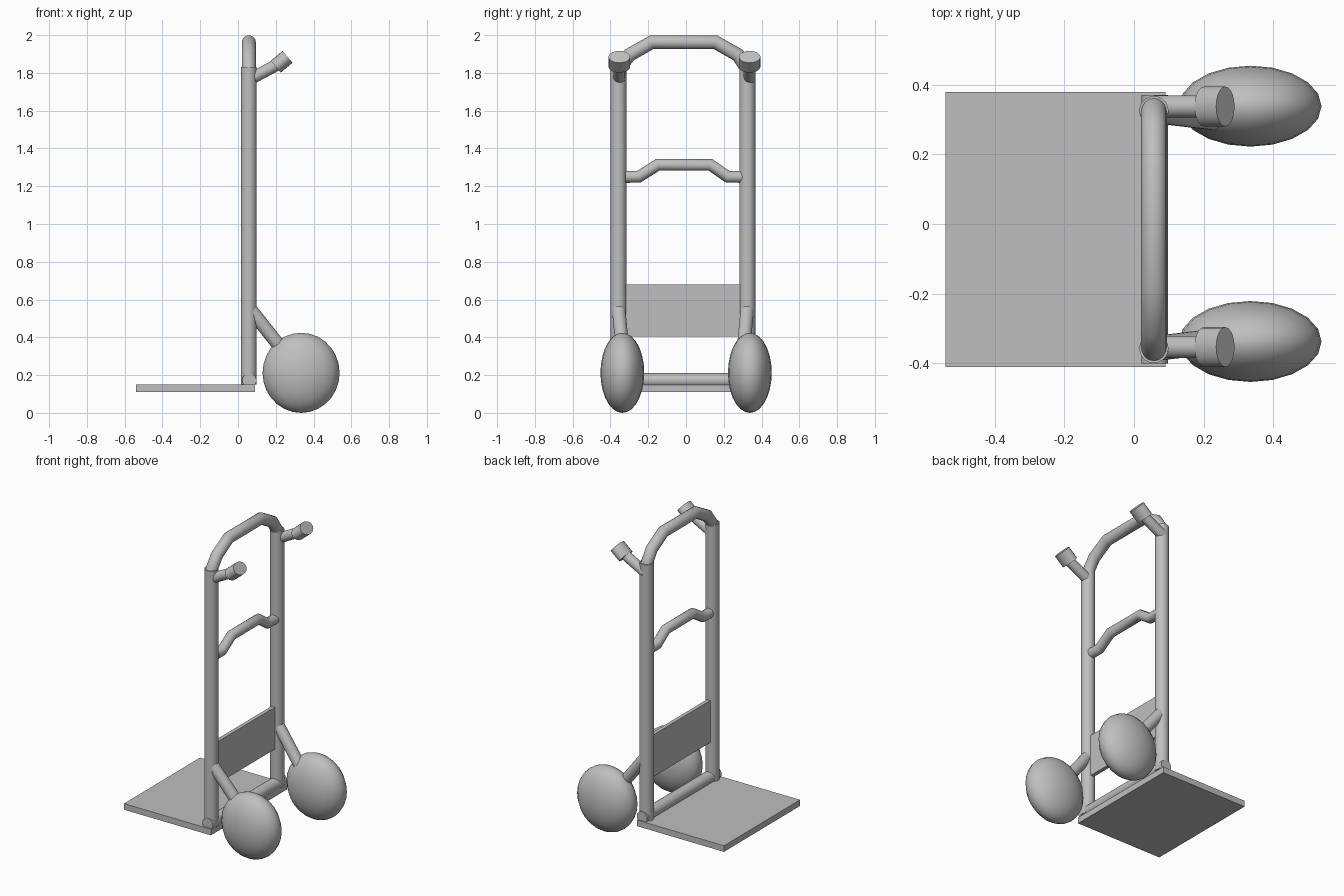
import bpy, math
from mathutils import Vector

cube = bpy.data.objects.get("Cube")
if cube:
    bpy.data.objects.remove(cube, do_unlink=True)

# One grey for the whole truck
GREY = (0.52, 0.52, 0.52, 1)
grey = bpy.data.materials.new("grey metal")
grey.use_nodes = True
grey.diffuse_color = GREY
grey.node_tree.nodes["Principled BSDF"].inputs["Base Color"].default_value = GREY

RAIL_X = 0.057


def finish(obj, name, smooth=True):
    obj.name = name
    obj.data.materials.clear()
    obj.data.materials.append(grey)
    bpy.ops.object.select_all(action="DESELECT")
    obj.select_set(True)
    bpy.context.view_layer.objects.active = obj
    bpy.ops.object.transform_apply(location=False, rotation=False, scale=True)
    if smooth:
        bpy.ops.object.shade_smooth_by_angle(angle=math.radians(50))
    return obj


def rod(name, start, end, radius, squash=1.0):
    """Straight round bar; squash flattens it across its own x axis."""
    a, b = Vector(start), Vector(end)
    bpy.ops.mesh.primitive_cylinder_add(vertices=20, radius=radius,
                                        depth=(b - a).length, location=(a + b) / 2)
    obj = bpy.context.object
    obj.rotation_euler = (0, math.atan2(b.x - a.x, b.z - a.z), 0)
    if abs(b.y - a.y) > 1e-4:
        obj.rotation_euler = (b - a).to_track_quat("Z", "Y").to_euler()
    obj.scale.x = squash
    return finish(obj, name)


def bent_tube(name, points, radius):
    """Mitred tube through (y, z) points in the rail plane."""
    curve = bpy.data.curves.new(name, "CURVE")
    curve.dimensions = "3D"
    curve.bevel_depth = radius
    curve.bevel_resolution = 6
    curve.use_fill_caps = True
    spline = curve.splines.new("POLY")
    spline.points.add(len(points) - 1)
    for point, (y, z) in zip(spline.points, points):
        point.co = (RAIL_X, y, z, 1)
    obj = bpy.data.objects.new(name, curve)
    bpy.context.collection.objects.link(obj)
    bpy.ops.object.select_all(action="DESELECT")
    obj.select_set(True)
    bpy.context.view_layer.objects.active = obj
    bpy.ops.object.convert(target="MESH")
    return finish(bpy.context.object, name)


def box(name, low, high):
    a, b = Vector(low), Vector(high)
    bpy.ops.mesh.primitive_cube_add(size=1, location=(a + b) / 2)
    obj = bpy.context.object
    obj.scale = b - a
    return finish(obj, name, smooth=False)


# Load plate and back panel
box("toe_plate", (-0.54, -0.41, 0.11), (0.09, 0.378, 0.15))
box("back_panel", (0.045, -0.33, 0.405), (0.07, 0.295, 0.68))

# Cross bars
rod("bottom_bar", (0.06, -0.40, 0.172), (0.06, 0.37, 0.172), 0.038)
bent_tube("middle_bar", [(-0.32, 1.25), (-0.25, 1.25), (-0.15, 1.313),
                         (0.13, 1.313), (0.22, 1.25), (0.3, 1.25)], 0.032)
bent_tube("top_hoop", [(-0.357, 1.78), (-0.357, 1.82), (-0.30, 1.895), (-0.18, 1.963),
                       (0.155, 1.963), (0.275, 1.895), (0.325, 1.82), (0.325, 1.78)], 0.037)

# Rail, grip, strut and wheel on each side
for side, sign, rail_y, grip_y, wheel_y in (("left", 1, 0.325, 0.337, 0.338),
                                            ("right", -1, -0.357, -0.353, -0.337)):
    rod(side + "_rail", (RAIL_X, rail_y, 0.15), (RAIL_X, rail_y, 1.83), 0.042)
    rod(side + "_grip_stem", (0.06, grip_y, 1.765), (0.21, grip_y, 1.845), 0.032)
    rod(side + "_grip", (0.2, grip_y, 1.833), (0.262, grip_y, 1.885), 0.057, 0.72)
    rod(side + "_strut", (0.06, rail_y, 0.555),
        (0.27, rail_y - sign * 0.025, 0.29), 0.036)
    bpy.ops.mesh.primitive_uv_sphere_add(segments=20, ring_count=14, radius=1,
                                         location=(0.334, wheel_y, 0.212))
    wheel = bpy.context.object
    wheel.scale = (0.204, 0.116, 0.212)
    finish(wheel, side + "_wheel")
